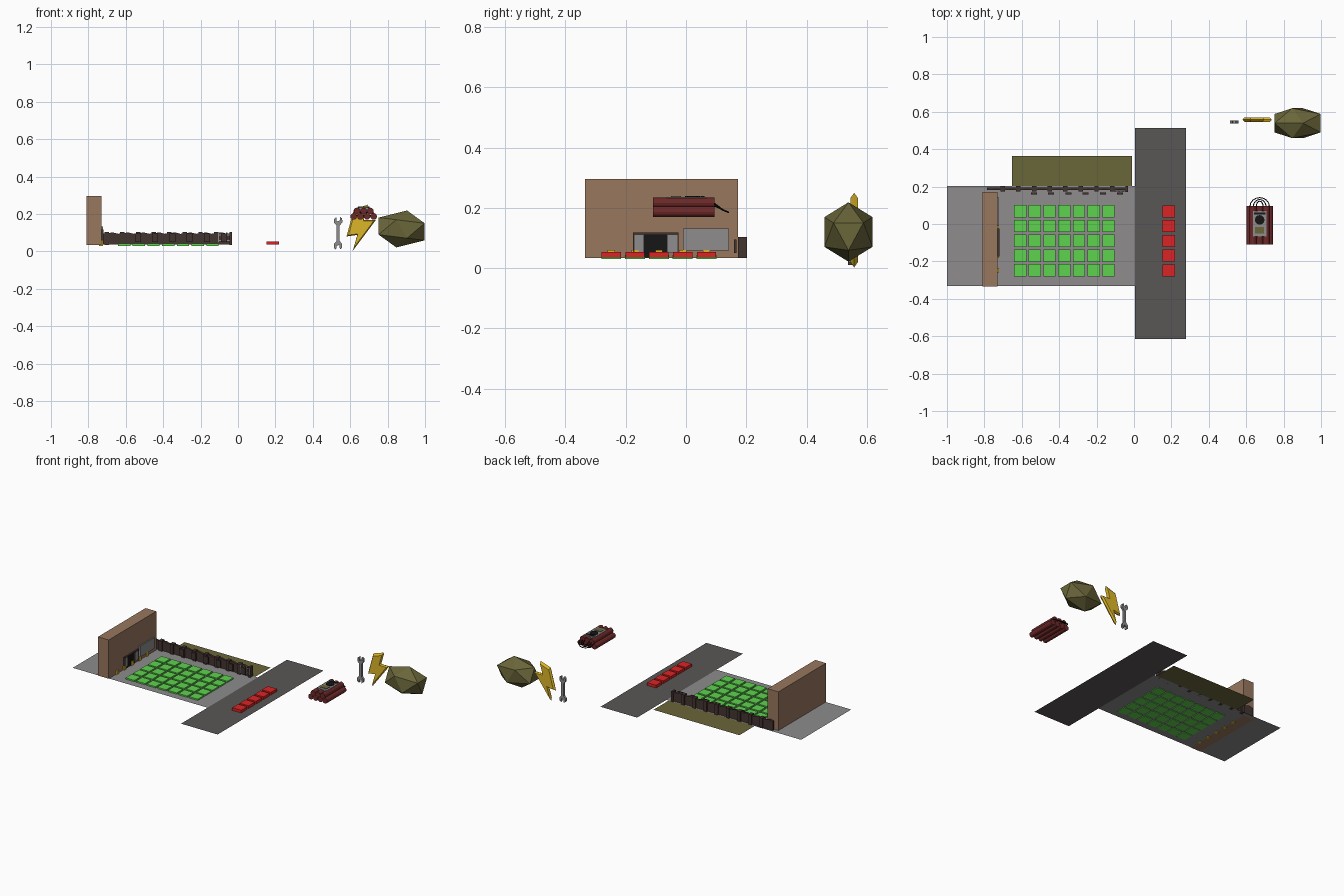
import bpy, bmesh, math
from mathutils import Vector, Matrix

if "Cube" in bpy.data.objects:
    bpy.data.objects.remove(bpy.data.objects["Cube"])


def mat(name, rgb):
    m = bpy.data.materials.new(name)
    lin = [((c / 255 + 0.055) / 1.055) ** 2.4 for c in rgb]
    m.diffuse_color = (*lin, 1)
    m.use_nodes = True
    m.node_tree.nodes["Principled BSDF"].inputs["Base Color"].default_value = m.diffuse_color
    return m


GREY = mat("concrete_grey", (142, 140, 140))
ROAD = mat("asphalt", (90, 86, 86))
BROWN = mat("wall_brown", (152, 119, 95))
OLIVE = mat("olive", (106, 102, 58))
GREEN = mat("tile_green", (95, 212, 78))
RED = mat("tile_red", (220, 36, 36))
GOLD = mat("gold", (222, 182, 40))
MAROON = mat("maroon", (108, 40, 40))
DARK = mat("dark_wood", (68, 53, 49))
BLACK = mat("black", (22, 22, 22))


def finish(bm, name, m):
    me = bpy.data.meshes.new(name)
    bm.to_mesh(me)
    bm.free()
    me.materials.append(m)
    ob = bpy.data.objects.new(name, me)
    bpy.context.collection.objects.link(ob)
    return ob


def box(name, m, x0, x1, y0, y1, z0, z1):
    bm = bmesh.new()
    bmesh.ops.create_cube(bm, size=1)
    for v in bm.verts:
        v.co = Vector(((x0 + x1) / 2 + v.co.x * (x1 - x0),
                       (y0 + y1) / 2 + v.co.y * (y1 - y0),
                       (z0 + z1) / 2 + v.co.z * (z1 - z0)))
    return finish(bm, name, m)


def plane(name, m, x0, x1, y0, y1, z):
    bm = bmesh.new()
    bm.faces.new([bm.verts.new(p) for p in
                  ((x0, y0, z), (x1, y0, z), (x1, y1, z), (x0, y1, z))])
    return finish(bm, name, m)


def extrude_xz(name, m, pts, y0, y1):
    """Closed x-z outline extruded along y."""
    bm = bmesh.new()
    f = bm.faces.new([bm.verts.new((x, y0, z)) for x, z in pts])
    r = bmesh.ops.extrude_face_region(bm, geom=[f])
    for v in r["geom"]:
        if isinstance(v, bmesh.types.BMVert):
            v.co.y = y1
    bmesh.ops.recalc_face_normals(bm, faces=bm.faces)
    return finish(bm, name, m)


def rod(name, m, a, b, r, n=12):
    a, b = Vector(a), Vector(b)
    bm = bmesh.new()
    rot = (b - a).to_track_quat('Z', 'Y').to_matrix().to_4x4()
    bmesh.ops.create_cone(bm, cap_ends=True, segments=n, radius1=r, radius2=r,
                          depth=(b - a).length,
                          matrix=Matrix.Translation((a + b) / 2) @ rot)
    return finish(bm, name, m)


# ground sheets
plane("yard_ground", GREY, -1.0, 0.005, -0.332, 0.202, 0.034)
plane("road", ROAD, 0.005, 0.278, -0.614, 0.514, 0.034)
plane("grass_strip", OLIVE, -0.653, -0.012, 0.202, 0.364, 0.034)

# tile grid and red tiles
rows = [-0.248 + 0.079 * i for i in range(5)]
for j, y in enumerate(rows):
    for i in range(7):
        x = -0.609 + 0.0788 * i
        box(f"green_tile_{j}_{i}", GREEN, x - .033, x + .033, y - .033, y + .033, .030, .043)
    box(f"red_tile_{j}", RED, .153, .22, y - .032, y + .032, .036, .054)
    box(f"yellow_marker_{j}", GOLD, -.742, -.722, y - .012, y + .012, .030, .060)

# building wall with sliding door and metal board
box("building_wall", BROWN, -.81, -.73, -.335, .172, .034, .295)
box("door_opening", BLACK, -.731, -.727, -.145, -.06, .036, .112)
for i, (a, b) in enumerate(((-.173, -.14), (-.063, -.027))):
    box(f"door_panel_{i}", GREY, -.731, -.722, a, b, .05, .112)
box("door_rail", DARK, -.731, -.72, -.173, -.027, .110, .118)
box("door_frame_left", DARK, -.731, -.72, -.175, -.171, .04, .118)
box("door_frame_right", DARK, -.731, -.72, -.029, -.025, .04, .118)
box("wall_board", GREY, -.731, -.722, -.01, .142, .058, .132)

# fence: boards with uneven tops, rails and posts
N = 9
for i in range(N):
    x0 = -.785 + i * .0835
    x1 = x0 + .0835
    pts = [(x0, .036), (x1, .036), (x1, .100), (x0 + .06, .094), (x0 + .03, .102), (x0, .096)]
    extrude_xz(f"fence_board_{i}", DARK, pts, .181, .196)
    if i:
        box(f"fence_post_{i}", DARK, x0 - .012, x0 + .012, .174, .203, .034, .103)
box("fence_end_post", DARK, -.045, -.031, .172, .203, .034, .103)
for i in range(6):
    x = -.535 + .092 * i
    box(f"fence_prop_{i}", DARK, x - .016, x + .016, .159, .168, .05, .095)

# small metal gate at the fence end
for i in range(4):
    x = -.103 + .021 * i
    box(f"gate_bar_{i}", GREY, x - .004, x + .004, .172, .179, .048, .100)
for i, z in enumerate((.058, .088)):
    box(f"gate_rail_{i}", GREY, -.108, -.036, .173, .178, z - .003, z + .003)

# faceted rock: 20-sided solid with one face toward +x, point-down
bm = bmesh.new()
bmesh.ops.create_icosphere(bm, subdivisions=1, radius=1)
bm.faces.ensure_lookup_table()
f = bm.faces[0]
f.normal_update()
n = f.normal.copy()
down = f.verts[0].co - n * n.dot(f.verts[0].co)
down.normalize()
up = -down
side = up.cross(n)
R = Matrix((n, side, up))
for v in bm.verts:
    v.co = R @ v.co
for k, (c, h) in enumerate(((.875, .123), (.539, .080), (.120, .0985))):
    big = max(abs(v.co[k]) for v in bm.verts)
    for v in bm.verts:
        v.co[k] = c + v.co[k] / big * h
bmesh.ops.recalc_face_normals(bm, faces=bm.faces)
finish(bm, "faceted_rock", OLIVE)

# lightning bolt with chamfered rim
bolt = [(.62, .225), (.695, .25), (.672, .168), (.737, .168), (.613, .002), (.638, .088), (.58, .08)]
bm = bmesh.new()
mid = [bm.verts.new((x, .558, z)) for x, z in bolt]
for s in (-1, 1):
    cap = [bm.verts.new((.655 + (x - .655) * .86, .558 + s * .012, .13 + (z - .13) * .86))
           for x, z in bolt]
    bm.faces.new(cap)
    for i in range(len(bolt)):
        j = (i + 1) % len(bolt)
        bm.faces.new((mid[i], mid[j], cap[j], cap[i]))
bmesh.ops.recalc_face_normals(bm, faces=bm.faces)
finish(bm, "lightning_bolt", GOLD)

# wrench: half outline with open jaws, mirrored top to bottom
cx, cz = .535, .097
half = [(.009, 0), (.009, .042), (.023, .058), (.022, .08), (.010, .087), (.009, .068),
        (-.007, .063), (-.010, .087), (-.022, .076), (-.022, .058), (-.009, .042), (-.009, 0)]
pts = [(cx + x, cz + z) for x, z in half]
pts += [(cx - x, cz - z) for x, z in half[1:-1]]
extrude_xz("wrench", GREY, pts, .538, .553)

# bundle of sticks: four below, three above
r = .0178
for row, (cnt, z) in enumerate(((4, .187), (3, .216))):
    for i in range(cnt):
        x = .672 + (i - (cnt - 1) / 2) * 2 * r
        rod(f"stick_{row}_{i}", MAROON, (x, -.11, z), (x, .095, z), r)
box("timer_plate", GREY, .635, .709, -.067, .07, .222, .236)
rod("timer_dial", BLACK, (.672, .022, .234), (.672, .022, .240), .026, 12)
box("timer_panel", OLIVE, .648, .696, -.05, -.016, .234, .239)
box("timer_strip", BLACK, .642, .702, .05, .062, .234, .239)

# looping wires behind the sticks
for k, (w, d) in enumerate(((.052, .047), (.034, .037), (.018, .028))):
    cu = bpy.data.curves.new(f"wire_{k}", 'CURVE')
    cu.dimensions = '3D'
    cu.bevel_depth = .0028
    cu.bevel_resolution = 1
    sp = cu.splines.new('POLY')
    sp.points.add(8)
    for i, p in enumerate(sp.points):
        a = math.pi * i / 8
        p.co = (.672 + w * math.cos(a), .094 + d * math.sin(a),
                .207 - .022 * math.sin(a) + .004 * k, 1)
    cu.materials.append(BLACK)
    bpy.context.collection.objects.link(bpy.data.objects.new(f"wire_{k}", cu))
